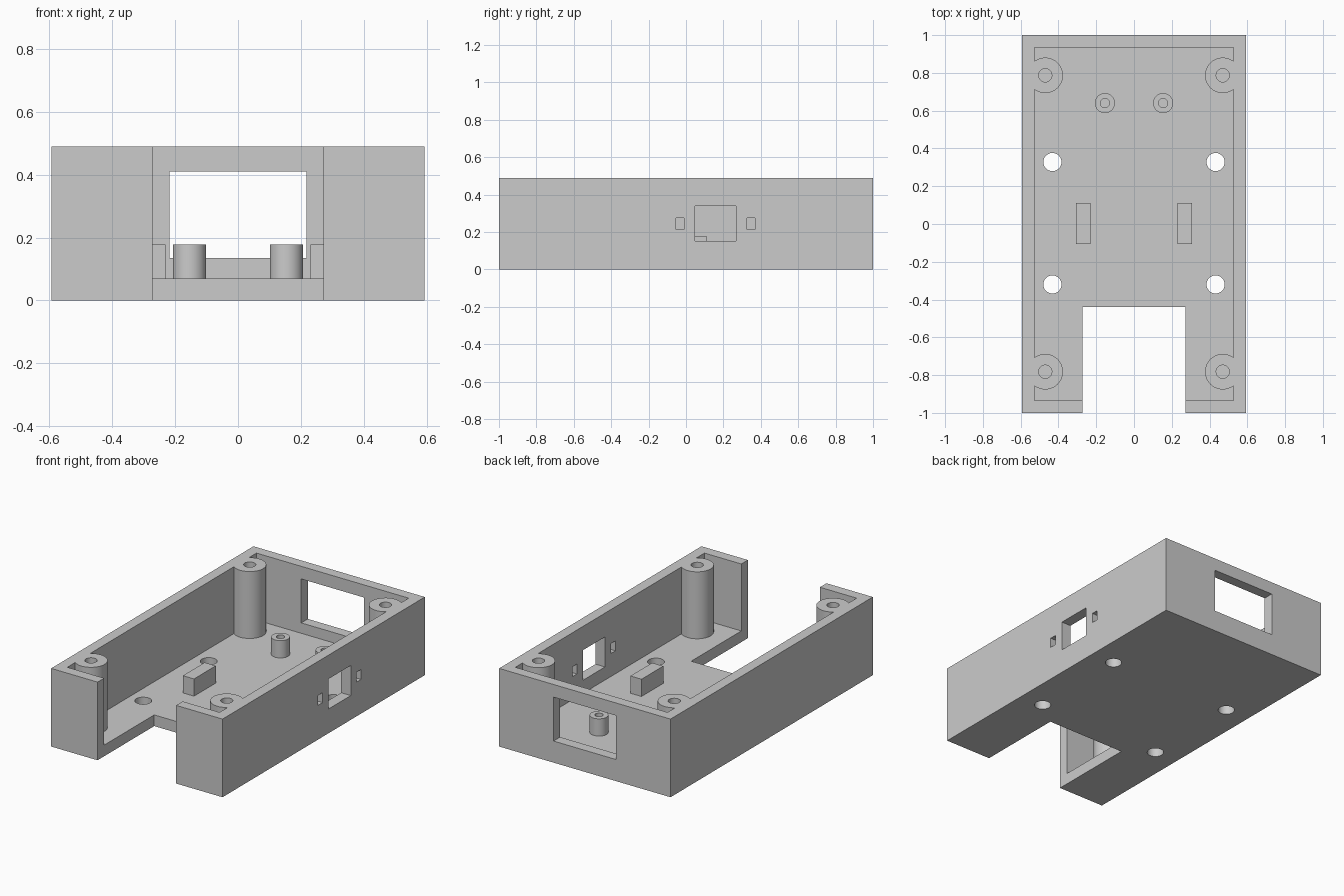
import bpy, bmesh
from mathutils import Matrix, Vector

if "Cube" in bpy.data.objects:
    bpy.data.objects.remove(bpy.data.objects["Cube"])


def new_object(name, bm):
    mesh = bpy.data.meshes.new(name)
    bm.to_mesh(mesh)
    bm.free()
    ob = bpy.data.objects.new(name, mesh)
    bpy.context.collection.objects.link(ob)
    return ob


def box(name, x, y, z):
    """Box from (min, max) ranges."""
    bm = bmesh.new()
    bmesh.ops.create_cube(bm, size=1)
    for v in bm.verts:
        v.co = Vector([(a + b) / 2 + c * (b - a) for (a, b), c in zip((x, y, z), v.co)])
    return new_object(name, bm)


def cylinder(name, x, y, r, z, sides=48):
    bm = bmesh.new()
    bmesh.ops.create_cone(bm, cap_ends=True, segments=sides, radius1=r, radius2=r,
                          depth=z[1] - z[0],
                          matrix=Matrix.Translation((x, y, (z[0] + z[1]) / 2)))
    return new_object(name, bm)


def subtract(target, cutters):
    """Cut each cutter from the target, then discard the cutters."""
    bpy.context.view_layer.objects.active = target
    for c in cutters:
        mod = target.modifiers.new("cut", 'BOOLEAN')
        mod.operation = 'DIFFERENCE'
        mod.solver = 'EXACT'
        mod.object = c
        bpy.ops.object.modifier_apply(modifier=mod.name)
        bpy.data.objects.remove(c, do_unlink=True)


W, H, FLOOR, INNER_X, INNER_Y, LOW = 0.593, 0.489, 0.07, 0.527, 0.935, 0.178

# Outer block and the hollow inside it
case = box("enclosure_base", (-W, W), (-1, 1), (0, H))
hollow = box("hollow", (-INNER_X, INNER_X), (-INNER_Y, INNER_Y), (FLOOR, 0.7))

solids, holes = [], []
for s in (-1, 1):
    # Corner screw posts, full height and merged into the side walls
    for y in (-0.782, 0.787):
        solids.append(cylinder("post", s * 0.47, y, 0.094, (0, 0.8)))
        holes.append(cylinder("post_hole", s * 0.47, y, 0.035, (FLOOR, 0.8)))
    # Low standoffs near the back
    solids.append(cylinder("standoff", s * 0.154, 0.64, 0.053, (0, LOW)))
    holes.append(cylinder("standoff_hole", s * 0.154, 0.64, 0.024, (FLOOR, 0.3)))
    # Support blocks on the floor
    solids.append(box("block", sorted((s * 0.231, s * 0.308)), (-0.105, 0.11), (0, LOW)))
    # Mounting holes through the floor
    for y in (-0.32, 0.328):
        holes.append(cylinder("floor_hole", s * 0.432, y, 0.048, (-0.1, 0.12)))

# Openings: front notch, back window, right-wall window with two small slots
holes += [
    box("front_notch", (-0.272, 0.272), (-1.1, -0.44), (-0.1, 0.8)),
    box("back_window", (-0.217, 0.217), (0.9, 1.1), (0.135, 0.41)),
    box("side_window", (0.5, 0.7), (0.048, 0.268), (0.152, 0.34)),
    box("side_slot", (0.5, 0.7), (-0.054, -0.01), (0.214, 0.276)),
    box("side_slot", (0.5, 0.7), (0.326, 0.37), (0.214, 0.276)),
]

subtract(hollow, solids)
subtract(case, [hollow] + holes)

bpy.ops.object.select_all(action='DESELECT')
case.select_set(True)
bpy.context.view_layer.objects.active = case
bpy.ops.object.shade_smooth_by_angle(angle=0.52)
